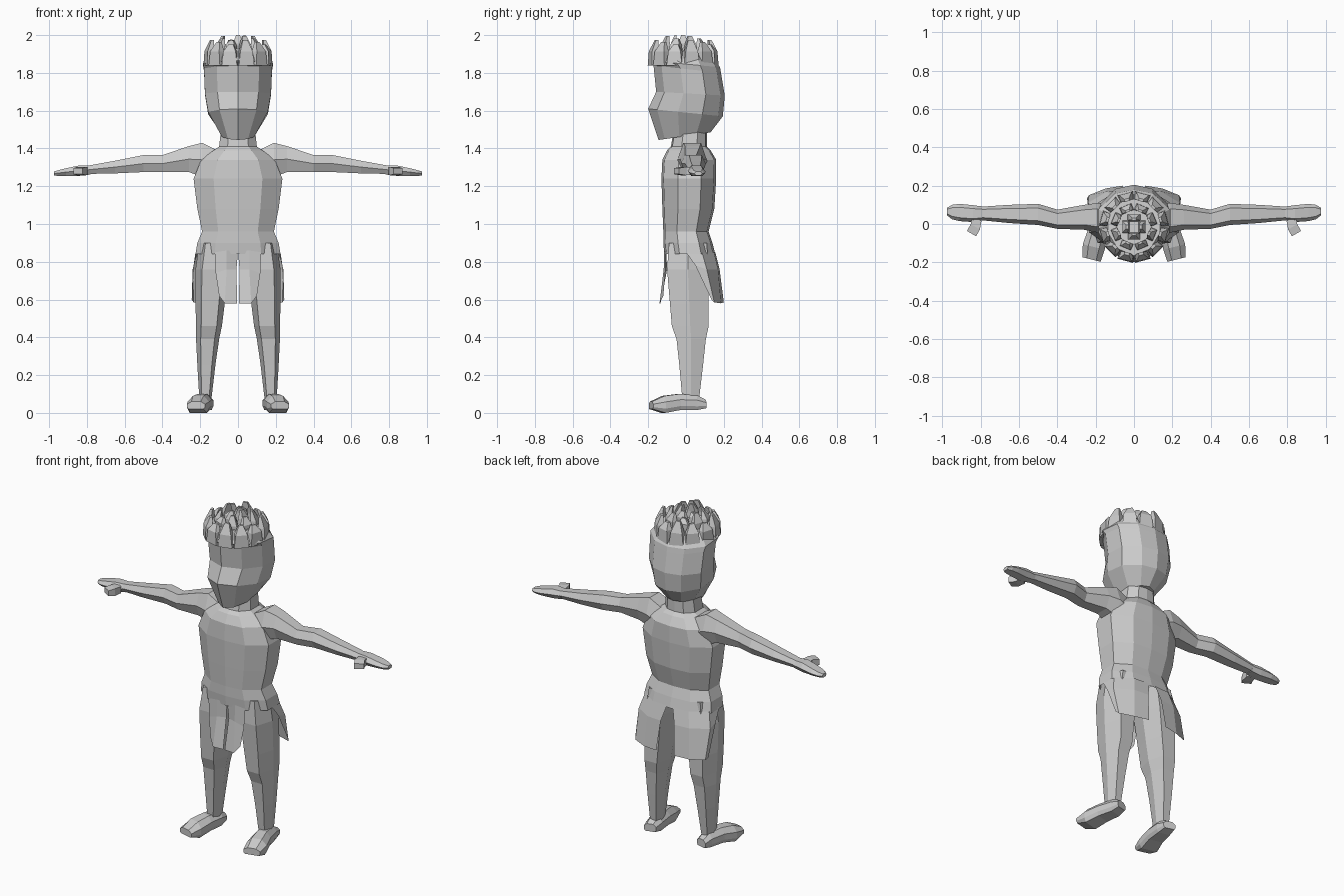
import bpy, bmesh, math
from mathutils import Vector

BODY = [(0, -1), (.55, -.92), (1, -.4), (1, .45), (.55, .92), (0, 1),
        (-.55, .92), (-1, .45), (-1, -.4), (-.55, -.92)]
HEAD = [(0, -1), (.62, -.76), (1, -.2), (1, .45), (.55, .88), (0, 1),
        (-.55, .88), (-1, .45), (-1, -.2), (-.62, -.76)]
HEX = [(-1, 0), (-.6, 1), (.6, 1), (1, 0), (.6, -1), (-.6, -1)]
QUAD = [(-1, -1), (1, -1), (1, 1), (-1, 1)]


def loft(name, rings, mirror=False, closed=True, caps=(True, True)):
    """Skin a list of point rings (closed) or point rows (open sheet)."""
    bm = bmesh.new()
    vs = [[bm.verts.new(p) for p in r] for r in rings]
    n = len(vs[0])
    for a, b in zip(vs, vs[1:]):
        for i in range(n if closed else n - 1):
            j = (i + 1) % n
            bm.faces.new((a[i], a[j], b[j], b[i]))
    if closed:
        for ring, cap in zip((vs[0], vs[-1]), caps):
            if cap:
                bm.faces.new(ring)
    bmesh.ops.recalc_face_normals(bm, faces=bm.faces)
    me = bpy.data.meshes.new(name)
    bm.to_mesh(me)
    bm.free()
    ob = bpy.data.objects.new(name, me)
    bpy.context.collection.objects.link(ob)
    if mirror:
        ob.modifiers.new("Mirror", 'MIRROR').use_mirror_merge = False
    return ob


def level(shape, zf, zb, x0, x1, y0, y1):
    """Ring around z; zf/zb are its heights at the front and back."""
    cx, cy, w, d = (x0 + x1) / 2, (y0 + y1) / 2, (x1 - x0) / 2, (y1 - y0) / 2
    return [(cx + u * w, cy + v * d, zf + (zb - zf) * (v + 1) / 2) for u, v in shape]


def across(shape, x, y0, y1, z0, z1):
    """Ring around the x axis."""
    return [(x, (y0 + y1) / 2 + u * (y1 - y0) / 2, (z0 + z1) / 2 + v * (z1 - z0) / 2)
            for u, v in shape]


# torso, from the hip hem up to the neck
loft("torso", [level(BODY, z, z, -w, w, f, b) for z, w, f, b in [
    (.84, .225, -.115, .155), (.90, .215, -.12, .14), (.96, .19, -.12, .12),
    (1.08, .215, -.125, .15), (1.24, .235, -.13, .16), (1.34, .195, -.125, .16),
    (1.39, .13, -.10, .13), (1.41, .10, -.08, .11), (1.50, .09, -.065, .11)]],
    caps=(False, True))

# tunic flaps
loft("front_flap", [
    [(.0, -.105, .86), (.06, -.115, .86), (.122, -.107, .85)],
    [(.008, -.10, .76), (.06, -.118, .76), (.118, -.11, .74)],
    [(.005, -.135, .58), (.07, -.14, .58), (.10, -.12, .62)]], mirror=True, closed=False)
loft("back_flap", [
    [(.02, .155, .85), (.12, .148, .85), (.215, .085, .85), (.225, .0, .85)],
    [(.045, .178, .76), (.14, .17, .76), (.24, .11, .76), (.235, .05, .78)],
    [(.06, .20, .585), (.15, .185, .58), (.235, .15, .585), (.245, .135, .60)]],
    mirror=True, closed=False)

# legs and feet
loft("leg", [level(HEX, z, z, *r) for z, *r in [
    (.90, .04, .205, -.09, .11), (.76, .05, .225, -.10, .12), (.58, .07, .225, -.085, .12),
    (.46, .085, .222, -.075, .12), (.39, .10, .222, -.05, .105),
    (.25, .12, .215, -.035, .09), (.08, .14, .205, -.02, .07)]], mirror=True)
foot = []
for y, cx, hw, z0, z1 in [(.10, .172, .035, .025, .07), (.05, .174, .043, .015, .095),
                          (-.04, .19, .05, .015, .10), (-.12, .21, .057, 0, .09),
                          (-.185, .222, .048, .02, .06)]:
    foot.append([(cx + u * hw, y + .25 * u * hw, (z0 + z1) / 2 + v * (z1 - z0) / 2)
                 for u, v in [(-1, -.5), (-.8, -1), (.8, -1), (1, -.5), (1, .3), (.5, 1), (-.5, 1), (-1, .3)]])
loft("foot", foot, mirror=True)

# arms, hands and thumbs
loft("arm", [across(HEX, *r) for r in [
    (.10, -.05, .11, 1.22, 1.385), (.19, -.045, .11, 1.25, 1.43), (.26, -.03, .10, 1.275, 1.412),
    (.40, -.025, .075, 1.275, 1.365), (.50, -.005, .105, 1.275, 1.365),
    (.65, .005, .10, 1.268, 1.335), (.80, .02, .09, 1.265, 1.308)]], mirror=True)
loft("hand", [across(HEX, *r) for r in [
    (.78, .02, .09, 1.262, 1.31), (.84, .01, .098, 1.255, 1.31), (.91, .015, .105, 1.255, 1.295),
    (.95, .025, .10, 1.255, 1.285), (.975, .045, .085, 1.256, 1.278)]], mirror=True)
loft("thumb", [
    [(cx + u * .024, y + u * .014, 1.28 + v * h) for u, v in QUAD]
    for cx, y, h in [(.82, .03, .02), (.828, -.015, .022), (.848, -.05, .016)]], mirror=True)

# head: chin, face, brow and fringe, crown
loft("head", [level(HEAD, zf, zb, -w, w, f, b) for zf, zb, w, f, b in [
    (1.445, 1.485, .085, -.145, .13), (1.61, 1.57, .158, -.20, .195),
    (1.70, 1.68, .175, -.158, .205), (1.84, 1.80, .18, -.172, .185),
    (1.865, 1.83, .185, -.20, .18), (1.93, 1.90, .135, -.165, .13)]])


# spiky hair: tapered tufts in three rows
def tufts(name, count, base, tip, zb, zt, width, turn):
    for k in range(count):
        a = turn + k * 2 * math.pi / count
        c, s = math.cos(a), math.sin(a)
        out, side = Vector((c, s, 0)), Vector((-s, c, 0))
        rings = []
        for (rx, ry), z, w in [(base, zb, width), ((
                (base[0] + tip[0]) / 2 + .008, (base[1] + tip[1]) / 2 + .008),
                zb + (zt - zb) * .55, width * .8), (tip, zt - .012 * (k % 3), width * .3)]:
            p = Vector((rx * c, ry * s - .015, z))
            rings.append([p + side * u * w + out * v * w * .55 for u, v in QUAD])
        loft(f"{name}_{k + 1}", rings)


tufts("outer_tuft", 12, (.155, .16), (.142, .145), 1.84, 1.975, .042, math.pi / 12)
tufts("middle_tuft", 8, (.10, .10), (.085, .09), 1.88, 1.995, .036, math.pi / 8)
tufts("crown_tuft", 4, (.04, .045), (.035, .04), 1.90, 2.0, .034, 0)
